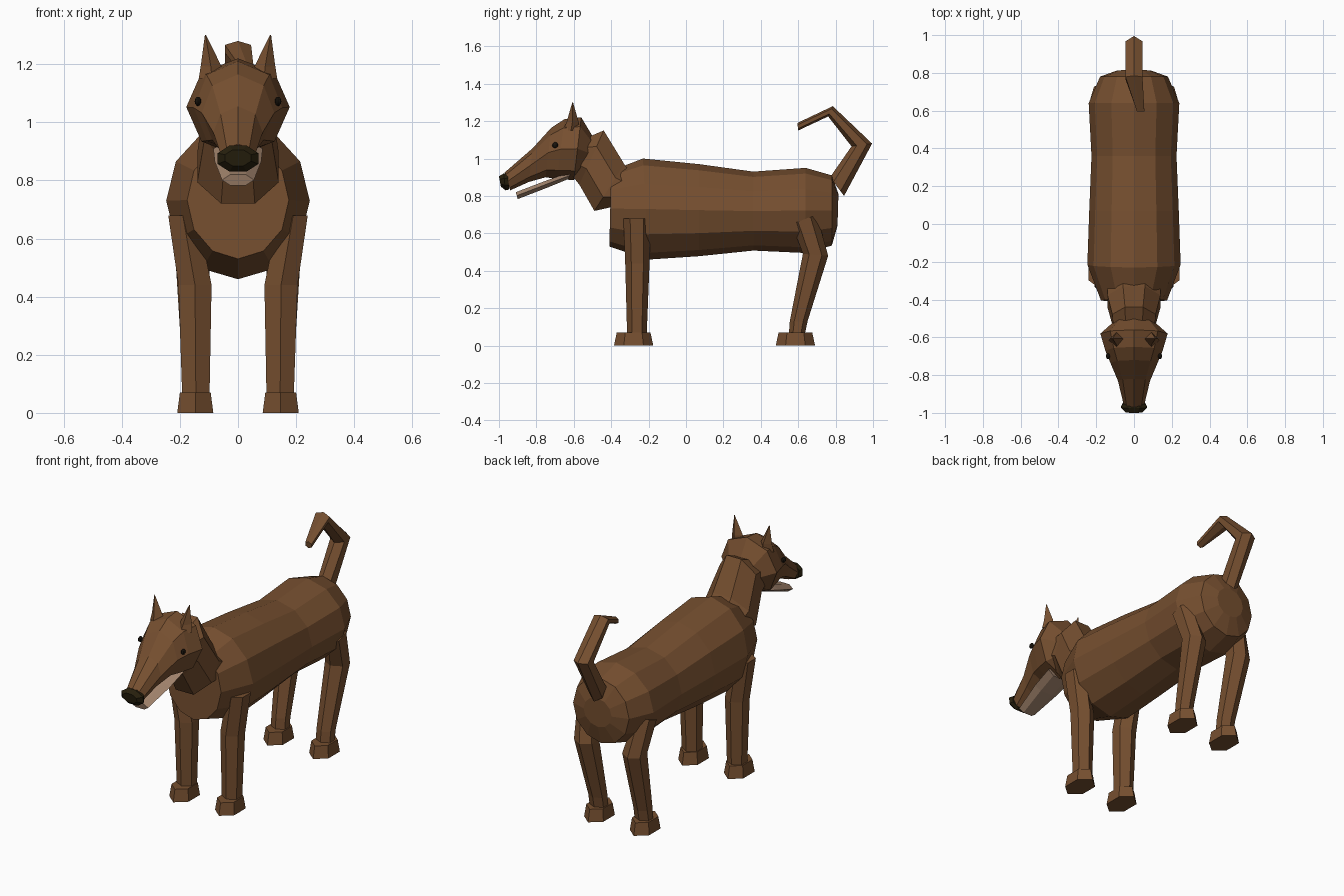
import bpy, bmesh, math


def material(name, color):
    m = bpy.data.materials.new(name)
    m.diffuse_color = (*color, 1)
    return m


BROWN = material("brown fur", (0.18, 0.078, 0.029))
TAN = material("pale jaw", (0.37, 0.235, 0.155))
NOSE = material("dark nose", (0.02, 0.014, 0.004))
EYE = material("black eye", (0.01, 0.007, 0.004))


def finish(bm, name, mat, mirror=False):
    bmesh.ops.recalc_face_normals(bm, faces=bm.faces)
    me = bpy.data.meshes.new(name)
    bm.to_mesh(me)
    bm.free()
    me.materials.append(mat)
    ob = bpy.data.objects.new(name, me)
    bpy.context.collection.objects.link(ob)
    if mirror:
        ob.modifiers.new("mirror", "MIRROR").use_axis[0] = True
    return ob


def loft(name, rings, n, mat, phase=0.0, mirror=False):
    """Each ring: y, z of its top point, y, z of its bottom point, half width, centre x."""
    angles = [(i + phase) * 2 * math.pi / n for i in range(n)]
    sx = max(abs(math.sin(a)) for a in angles)
    sz = max(abs(math.cos(a)) for a in angles)
    bm = bmesh.new()
    loops = []
    for y0, z0, y1, z1, w, cx in rings:
        loop = []
        for a in angles:
            t = math.cos(a) / sz
            loop.append(bm.verts.new((cx + w * math.sin(a) / sx,
                                      (y0 + y1) / 2 + t * (y0 - y1) / 2,
                                      (z0 + z1) / 2 + t * (z0 - z1) / 2)))
        loops.append(loop)
    for a, b in zip(loops, loops[1:]):
        for i in range(n):
            j = (i + 1) % n
            bm.faces.new((a[i], a[j], b[j], b[i]))
    bm.faces.new(loops[0])
    bm.faces.new(loops[-1])
    return finish(bm, name, mat, mirror)


# Torso
loft("body", [
    (-0.40, 0.935, -0.41, 0.53, 0.175, 0),
    (-0.23, 1.00, -0.20, 0.46, 0.247, 0),
    (0.07, 0.97, 0.07, 0.478, 0.237, 0),
    (0.36, 0.93, 0.36, 0.508, 0.225, 0),
    (0.64, 0.95, 0.64, 0.495, 0.24, 0),
    (0.78, 0.91, 0.78, 0.535, 0.18, 0),
    (0.815, 0.81, 0.81, 0.64, 0.09, 0)], 12, BROWN)

# Neck
loft("neck", [
    (-0.30, 0.93, -0.40, 0.74, 0.14, 0),
    (-0.33, 0.97, -0.49, 0.72, 0.14, 0),
    (-0.44, 1.15, -0.57, 0.86, 0.115, 0),
    (-0.51, 1.12, -0.61, 0.91, 0.11, 0)], 8, BROWN, 0.5)

# Head and muzzle
loft("head", [
    (-0.50, 1.12, -0.54, 0.94, 0.11, 0),
    (-0.56, 1.22, -0.60, 0.885, 0.178, 0),
    (-0.65, 1.21, -0.69, 0.89, 0.152, 0),
    (-0.72, 1.165, -0.75, 0.90, 0.125, 0),
    (-0.82, 1.055, -0.84, 0.875, 0.085, 0),
    (-0.97, 0.925, -0.94, 0.83, 0.055, 0)], 8, BROWN)

loft("nose", [
    (-0.955, 0.92, -0.945, 0.835, 0.06, 0),
    (-0.975, 0.92, -0.965, 0.83, 0.07, 0),
    (-1.00, 0.905, -0.99, 0.85, 0.045, 0)], 8, NOSE, 0.5)

loft("lower_jaw", [
    (-0.91, 0.82, -0.90, 0.783, 0.055, 0),
    (-0.74, 0.885, -0.74, 0.845, 0.08, 0),
    (-0.61, 0.93, -0.63, 0.89, 0.085, 0)], 6, TAN, 0.5)

# Ears taper to a point
loft("ear", [
    (-0.57, 1.15, -0.66, 1.15, 0.045, 0.09),
    (-0.575, 1.20, -0.64, 1.19, 0.035, 0.093),
    (-0.604, 1.30, -0.608, 1.30, 0.002, 0.112)], 4, BROWN, mirror=True)

# Eyes
bm = bmesh.new()
bmesh.ops.create_uvsphere(bm, u_segments=8, v_segments=6, radius=0.016)
for v in bm.verts:
    v.co = (v.co.x * 0.7 + 0.138, v.co.y - 0.70, v.co.z + 1.072)
finish(bm, "eye", EYE, True)

# Legs
loft("front_leg", [
    (-0.19, 0.68, -0.335, 0.68, 0.05, 0.19),
    (-0.195, 0.44, -0.325, 0.44, 0.057, 0.148),
    (-0.21, 0.06, -0.315, 0.06, 0.047, 0.145)], 6, BROWN, mirror=True)

loft("hind_leg", [
    (0.70, 0.70, 0.565, 0.65, 0.045, 0.185),
    (0.76, 0.48, 0.625, 0.49, 0.057, 0.155),
    (0.65, 0.13, 0.555, 0.13, 0.045, 0.145),
    (0.635, 0.06, 0.55, 0.06, 0.045, 0.145)], 6, BROWN, mirror=True)

# Paws
for name, y in (("front_paw", -0.28), ("hind_paw", 0.585)):
    loft(name, [
        (y + 0.105, 0, y - 0.105, 0, 0.062, 0.147),
        (y + 0.09, 0.07, y - 0.09, 0.07, 0.053, 0.147)], 6, BROWN, mirror=True)

# Curled tail
loft("tail", [
    (0.77, 0.90, 0.845, 0.80, 0.04, 0),
    (0.885, 1.065, 0.995, 1.08, 0.045, 0),
    (0.76, 1.225, 0.785, 1.28, 0.045, 0),
    (0.60, 1.15, 0.595, 1.19, 0.02, 0.035)], 6, BROWN)
